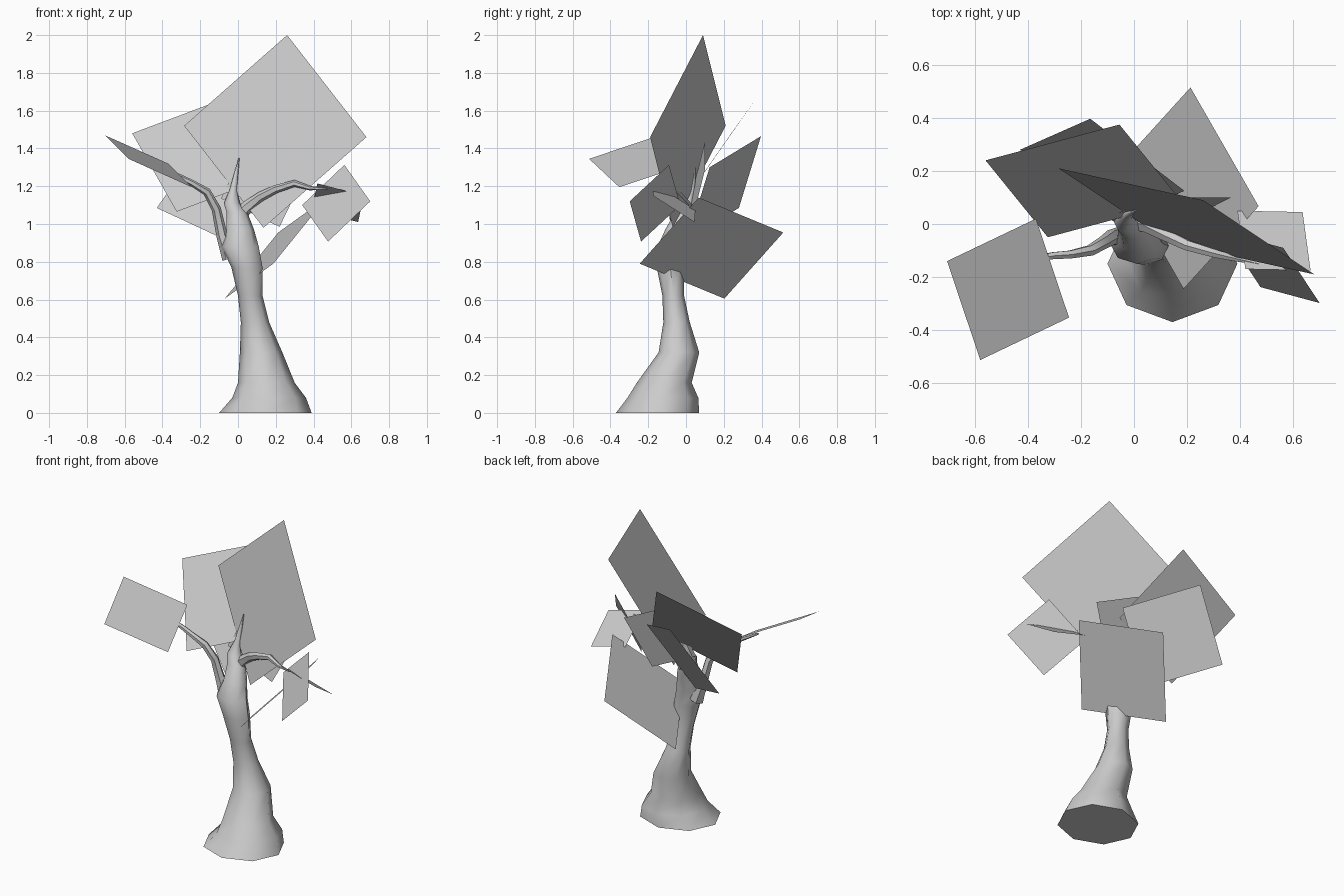
import bpy, bmesh, math
from mathutils import Vector


def make_object(name, verts, faces, smooth=False):
    mesh = bpy.data.meshes.new(name)
    mesh.from_pydata([tuple(v) for v in verts], [], faces)
    if smooth:
        bm = bmesh.new()
        bm.from_mesh(mesh)
        bmesh.ops.recalc_face_normals(bm, faces=bm.faces)
        bm.to_mesh(mesh)
        bm.free()
    obj = bpy.data.objects.new(name, mesh)
    bpy.context.collection.objects.link(obj)
    if smooth:
        bpy.ops.object.select_all(action='DESELECT')
        obj.select_set(True)
        bpy.context.view_layer.objects.active = obj
        bpy.ops.object.shade_smooth_by_angle(angle=math.radians(50))
    return obj


def loft(name, rings):
    n = len(rings[0])
    verts = [v for ring in rings for v in ring]
    faces = [(r * n + i, r * n + (i + 1) % n, (r + 1) * n + (i + 1) % n, (r + 1) * n + i)
             for r in range(len(rings) - 1) for i in range(n)]
    faces += [tuple(reversed(range(n))), tuple(range(len(verts) - n, len(verts)))]
    return make_object(name, verts, faces, smooth=True)


def branch(name, path, sides=6):
    # path entries: x, y, z, radius
    pts = [Vector(p[:3]) for p in path]
    rings = []
    for i, p in enumerate(pts):
        d = (pts[min(i + 1, len(pts) - 1)] - pts[max(i - 1, 0)]).normalized()
        a = d.cross(Vector((0, 1, 0))).normalized()
        b = d.cross(a)
        rings.append([p + path[i][3] * (math.cos(t) * a + math.sin(t) * b)
                      for t in (2 * math.pi * k / sides for k in range(sides))])
    return loft(name, rings)


# trunk: eight-sided horizontal rings as z, x min, x max, y min, y max
trunk_rings = [
    (0.00, -0.10, 0.39, -0.37, 0.07),
    (0.08, -0.03, 0.36, -0.31, 0.065),
    (0.16, 0.00, 0.30, -0.26, 0.03),
    (0.32, 0.01, 0.235, -0.145, 0.07),
    (0.48, 0.015, 0.165, -0.12, 0.02),
    (0.62, 0.00, 0.13, -0.125, -0.01),
    (0.77, -0.035, 0.13, -0.155, -0.01),
    (0.88, -0.09, 0.11, -0.15, 0.00),
    (0.97, -0.06, 0.085, -0.11, 0.02),
    (1.06, -0.06, 0.05, -0.06, 0.04),
    (1.11, -0.075, 0.01, -0.03, 0.045),
    (1.18, -0.045, -0.005, 0.015, 0.05),
    (1.35, 0.002, 0.008, 0.047, 0.053),
]
loft("trunk", [
    [((x0 + x1) / 2 + (x1 - x0) / 2 * math.cos(k * math.pi / 4),
      (y0 + y1) / 2 + (y1 - y0) / 2 * math.sin(k * math.pi / 4), z) for k in range(8)]
    for z, x0, x1, y0, y1 in trunk_rings])

# bare branches
branch("left_branch", [
    (-0.04, -0.05, 0.82, 0.045), (-0.085, -0.05, 0.94, 0.03), (-0.115, -0.07, 1.08, 0.025),
    (-0.165, -0.10, 1.17, 0.022), (-0.24, -0.115, 1.215, 0.017),
    (-0.31, -0.12, 1.25, 0.015), (-0.41, -0.14, 1.30, 0.006)])
branch("right_branch", [
    (0.00, 0.01, 1.04, 0.04), (0.05, 0.00, 1.09, 0.034), (0.12, -0.04, 1.145, 0.026),
    (0.20, -0.08, 1.185, 0.022), (0.30, -0.11, 1.215, 0.018),
    (0.38, -0.13, 1.19, 0.012), (0.47, -0.15, 1.185, 0.004)])

# foliage cards: a corner and its two neighbours, the fourth corner follows
cards = {
    "top": ((0.26, 0.09, 2.00), (0.68, -0.19, 1.46), (-0.285, 0.21, 1.52)),
    "back_left": ((-0.56, 0.24, 1.48), (-0.055, 0.375, 1.67), (-0.325, -0.05, 1.065)),
    "back": ((-0.165, 0.397, 1.465), (-0.43, 0.28, 1.085), (0.19, 0.125, 1.30)),
    "left": ((-0.705, -0.14, 1.47), (-0.37, 0.02, 1.32), (-0.58, -0.513, 1.345)),
    "back_right": ((0.213, 0.515, 0.955), (-0.07, 0.203, 0.605), (0.47, 0.067, 1.14)),
    "right": ((0.563, -0.09, 1.313), (0.70, -0.298, 1.12), (0.34, -0.03, 1.10)),
    "right_tip": ((0.42, -0.17, 1.215), (0.666, -0.175, 1.15), (0.39, 0.05, 1.075)),
    "centre": ((0.365, 0.10, 1.285), (0.22, 0.025, 0.985), (0.055, 0.10, 1.435)),
}
for label, corners in cards.items():
    a, b, c = map(Vector, corners)
    make_object("foliage_card_" + label, [a, b, b + c - a, c], [(0, 1, 2, 3)])
